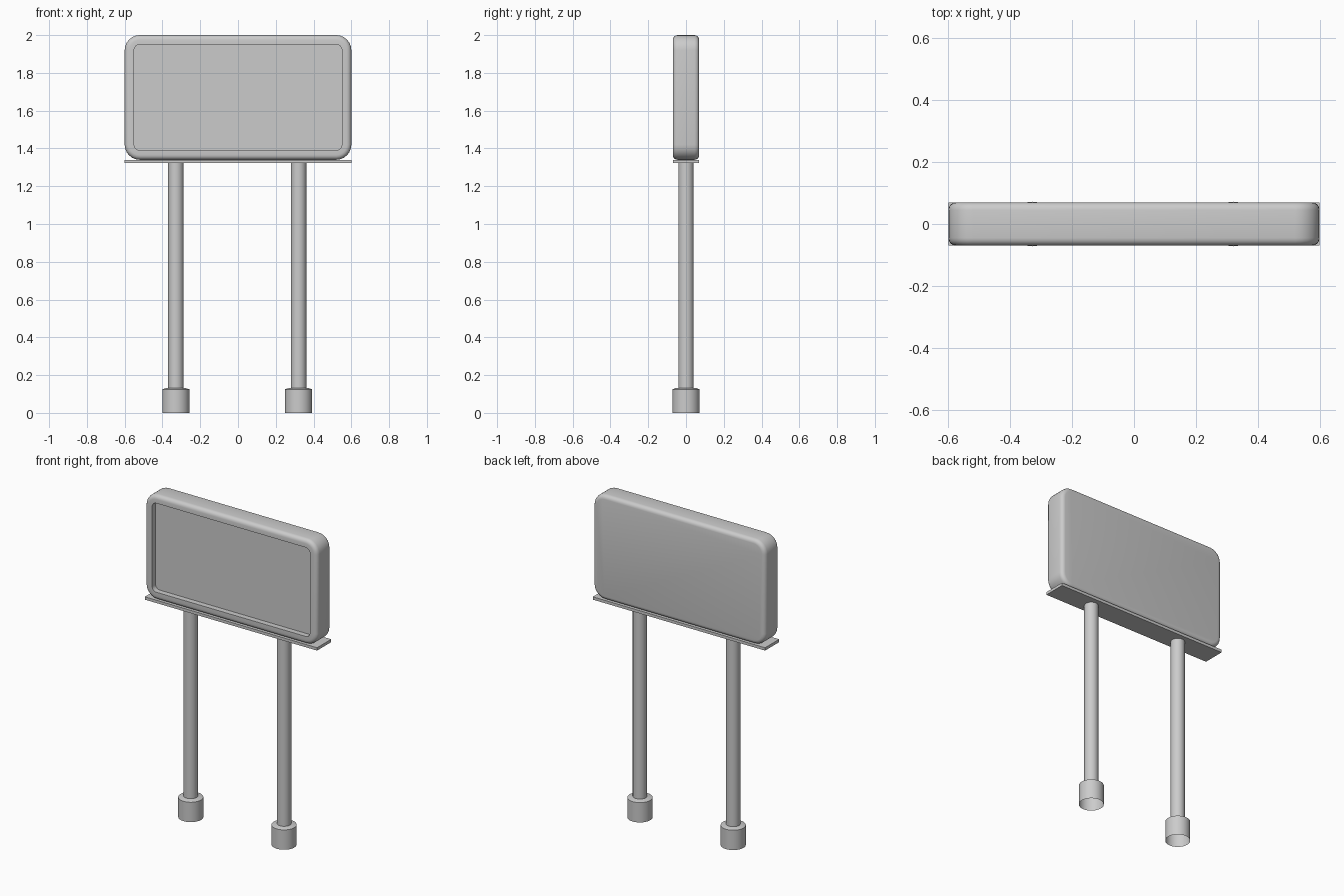
import bpy, bmesh, math

cube = bpy.data.objects.get("Cube")
if cube:
    bpy.data.objects.remove(cube, do_unlink=True)

grey = bpy.data.materials.new("plain grey")
grey.use_nodes = True
colour = (0.6, 0.6, 0.6, 1)
grey.diffuse_color = colour
grey.node_tree.nodes["Principled BSDF"].inputs["Base Color"].default_value = colour


def finish(name, bm, location=(0, 0, 0), angle=40):
    mesh = bpy.data.meshes.new(name)
    bm.to_mesh(mesh)
    bm.free()
    mesh.materials.append(grey)
    ob = bpy.data.objects.new(name, mesh)
    ob.location = location
    bpy.context.collection.objects.link(ob)
    bpy.ops.object.select_all(action='DESELECT')
    ob.select_set(True)
    bpy.context.view_layer.objects.active = ob
    bpy.ops.object.shade_smooth_by_angle(angle=math.radians(angle))
    return ob


def skin(bm, rings):
    """Join successive closed rings of vertices with quads."""
    for a, b in zip(rings, rings[1:]):
        for i in range(len(a)):
            j = (i + 1) % len(a)
            bm.faces.new((a[i], a[j], b[j], b[i]))


def rounded_ring(bm, inset, y, radius, steps=6):
    """Rounded rectangle in the panel's plane, drawn about its centre."""
    w, h = 0.6 - inset - radius, 0.33 - inset - radius
    verts = []
    for q, (sx, sz) in enumerate(((1, 1), (-1, 1), (-1, -1), (1, -1))):
        for k in range(steps + 1):
            a = math.pi / 2 * (q + k / steps)
            verts.append(bm.verts.new((sx * w + radius * math.cos(a), y,
                                       sz * h + radius * math.sin(a))))
    return verts


def revolve(name, profile, x, cap_top=False, sides=32):
    bm = bmesh.new()
    rings = [[bm.verts.new((r * math.cos(2 * math.pi * i / sides),
                            r * math.sin(2 * math.pi * i / sides), z))
              for i in range(sides)] for r, z in profile]
    skin(bm, rings)
    if cap_top:
        bm.faces.new(rings[-1])
    bmesh.ops.recalc_face_normals(bm, faces=bm.faces)
    return finish(name, bm, (x, 0, 0))


# Sign panel: soft outer edges, a flat front rim and a recessed face
bm = bmesh.new()
bevel, half = 0.025, 0.07
arc = [math.pi / 2 * k / 4 for k in range(5)]
section = [(bevel * (1 - math.sin(a)), half - bevel + bevel * math.cos(a)) for a in arc]
section += [(i, -y) for i, y in reversed(section)]
rings = [rounded_ring(bm, i, y, 0.08 - i) for i, y in section]
rings += [rounded_ring(bm, 0.05, y, 0.03) for y in (-half, -half + 0.035)]
skin(bm, rings)
bm.faces.new(rings[0])
bm.faces.new(rings[-1])
bmesh.ops.recalc_face_normals(bm, faces=bm.faces)
finish("sign_panel", bm, (0, 0, 1.67))

# Shelf plate under the panel
bm = bmesh.new()
bmesh.ops.create_cube(bm, size=1)
bmesh.ops.scale(bm, vec=(1.2, 0.14, 0.018), verts=bm.verts)
finish("shelf_plate", bm, (0, 0, 1.331))

# Two posts, each standing in an open-bottomed socket
for side, x in (("left", 0.321), ("right", -0.329)):
    revolve(side + "_post", [(0.041, 0.12), (0.041, 1.325)], x)
    revolve(side + "_socket", [(0.072, 0), (0.072, 0.125), (0.046, 0.133), (0.041, 0.133)], x, True)
